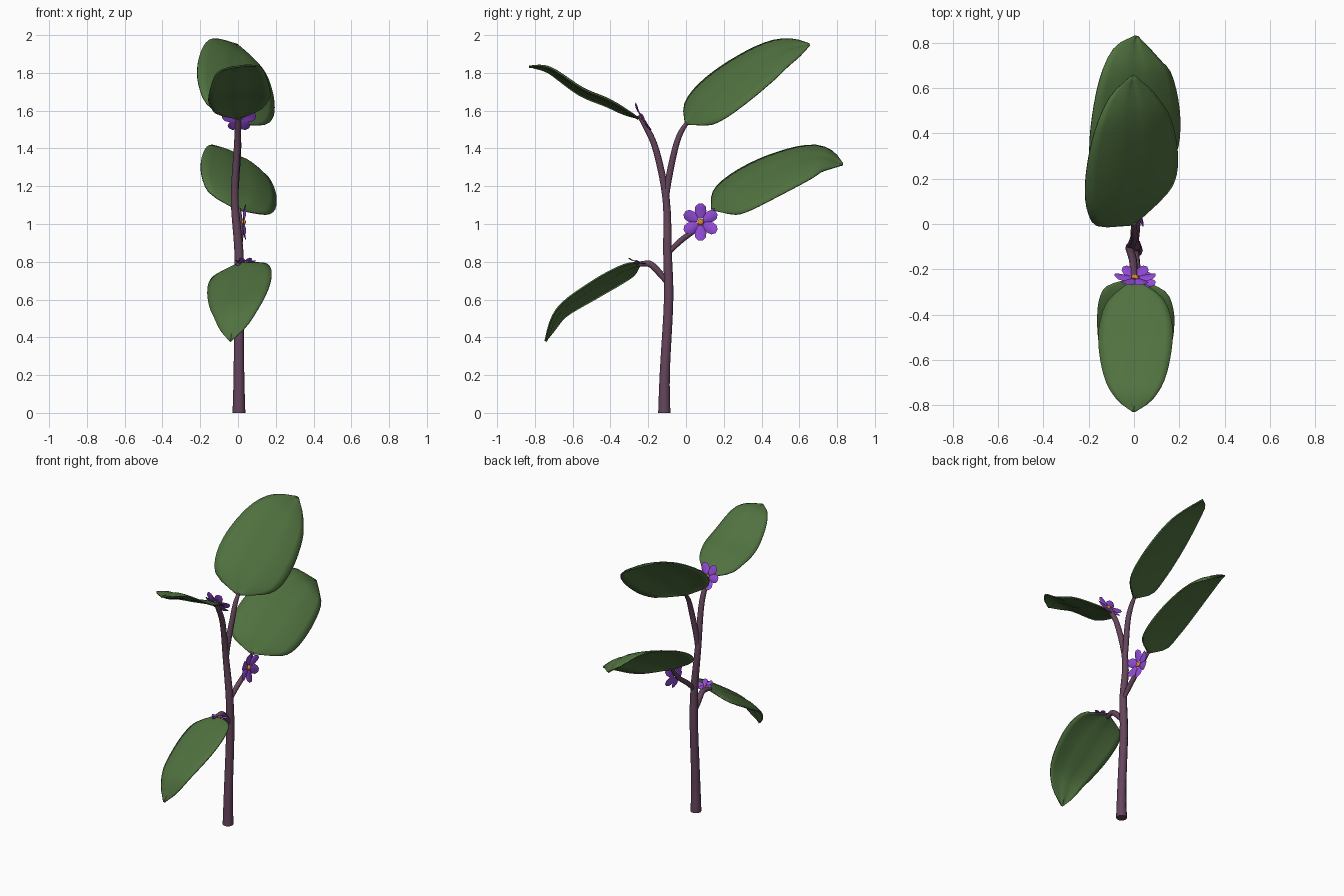
import bpy, bmesh, math
from mathutils import Vector, Matrix

if "Cube" in bpy.data.objects:
    bpy.data.objects.remove(bpy.data.objects["Cube"])


def material(name, color):
    m = bpy.data.materials.new(name)
    m.diffuse_color = (*color, 1)
    m.use_nodes = True
    m.node_tree.nodes["Principled BSDF"].inputs["Base Color"].default_value = m.diffuse_color
    return m


GREEN = material("leaf_green", (0.08, 0.165, 0.05))
BARK = material("stem_bark", (0.13, 0.06, 0.105))
PURPLE = material("petal_purple", (0.29, 0.07, 0.68))
ORANGE = material("flower_orange", (0.75, 0.25, 0.03))


def smooth_path(pts, t):
    """Catmull-Rom sample of any-length tuples, t in 0..1"""
    n = len(pts) - 1
    i = min(int(t * n), n - 1)
    f = t * n - i
    ext = lambda k: Vector(pts[max(0, min(n, k))])
    a, b, c, d = (ext(i + k) for k in (-1, 0, 1, 2))
    return 0.5 * (2 * b + (c - a) * f + (2 * a - 5 * b + 4 * c - d) * f * f
                  + (3 * b - a - 3 * c + d) * f ** 3)


def finish(name, bm, mat):
    me = bpy.data.meshes.new(name)
    bm.to_mesh(me)
    bm.free()
    me.materials.append(mat)
    ob = bpy.data.objects.new(name, me)
    bpy.context.collection.objects.link(ob)
    bpy.context.view_layer.objects.active = ob
    ob.select_set(True)
    bpy.ops.object.shade_smooth_by_angle(angle=math.radians(50))
    ob.select_set(False)
    return ob


def tube(name, pts, steps=16, sides=10):
    """pts are (x, y, z, radius)"""
    bm = bmesh.new()
    rings = []
    for k in range(steps + 1):
        t = k / steps
        p = smooth_path(pts, t)
        tan = (smooth_path(pts, min(1, t + .02)) - smooth_path(pts, max(0, t - .02))).to_3d()
        tan = Vector((0, 0, 1)) if k == 0 and p[2] < .01 else tan.normalized()
        side = Vector((1, 0, 0))
        side = (side - tan * side.dot(tan)).normalized()
        up = tan.cross(side)
        rings.append([bm.verts.new(p.to_3d() + p[3] * (side * math.cos(a) + up * math.sin(a)))
                      for a in (2 * math.pi * j / sides for j in range(sides))])
    for r, q in zip(rings, rings[1:]):
        for j in range(sides):
            bm.faces.new((r[j], r[(j + 1) % sides], q[(j + 1) % sides], q[j]))
    bm.faces.new(rings[0][::-1])
    bm.faces.new(rings[-1])
    return finish(name, bm, BARK)


# Half-width of a blade from base to tip
WIDTHS = (0.05, 0.74, 0.96, 1.0, 0.93, 0.76, 0.47, 0.03)


def leaf(name, rib, half, roll, cup=0.15, steps=20, across=10):
    """Blade lofted along a midrib, rolled sideways and arched across"""
    bm = bmesh.new()
    rows = []
    for k in range(steps + 1):
        t = k / steps
        p = smooth_path(rib, t)
        tan = (smooth_path(rib, min(1, t + .06)) - smooth_path(rib, max(0, t - .06))).normalized()
        n = Vector((1, 0, 0)).cross(tan).normalized()
        if n.z < 0:
            n = -n
        r = math.radians(roll)
        s = Vector((1, 0, 0)) * math.cos(r) + n * math.sin(r)
        m = n * math.cos(r) - Vector((1, 0, 0)) * math.sin(r)
        w = half * max(.03, smooth_path([(v, 0) for v in WIDTHS], t)[0])
        row = []
        for j in range(across + 1):
            u = 2 * j / across - 1
            groove = -0.006 * max(0, 1 - abs(u) * 4)
            row.append(bm.verts.new(p + s * u * w + m * (groove - cup * w * u * u)))
        rows.append(row)
    for a, b in zip(rows, rows[1:]):
        for j in range(across):
            bm.faces.new((a[j], a[j + 1], b[j + 1], b[j]))
    ob = finish(name, bm, GREEN)
    sol = ob.modifiers.new("thickness", "SOLIDIFY")
    sol.thickness = 0.008
    sol.offset = 0
    return ob


def flower(name, centre, normal, size, start):
    """Six cupped petals round an orange heart"""
    place = Matrix.Translation(centre) @ Vector(normal).to_track_quat('Z', 'Y').to_matrix().to_4x4()
    bm = bmesh.new()
    for k in range(6):
        vs = bmesh.ops.create_uvsphere(bm, u_segments=10, v_segments=6, radius=1)["verts"]
        turn = Matrix.Rotation(math.radians(start + 60 * k), 4, 'Z')
        for v in vs:
            x, y, z = v.co
            q = Vector((.58 + .42 * x, (.31 + .05 * x) * y, .035 * z + .14 * (.5 + .5 * x) ** 2 - .06 * y * y))
            v.co = place @ turn @ (q * size)
    finish(name + "_petals", bm, PURPLE)
    bm = bmesh.new()
    bmesh.ops.create_uvsphere(bm, u_segments=10, v_segments=6, radius=.17 * size,
                              matrix=place @ Matrix.Diagonal((1, 1, .7, 1)))
    finish(name + "_heart", bm, ORANGE)


# Stem and branches
tube("main_stem", [(.005, -.115, 0, .034), (.005, -.112, .22, .028), (.005, -.092, .6, .026),
                   (.005, -.098, .85, .024), (-.018, -.105, 1.13, .02),
                   (-.005, -.158, 1.39, .018), (0, -.215, 1.52, .016), (0, -.25, 1.575, .012)], 28)
tube("upper_branch", [(-.015, -.108, 1.1, .014), (-.012, -.095, 1.22, .018),
                      (0, -.06, 1.39, .017), (0, -.03, 1.48, .015), (0, .005, 1.535, .011)])
tube("middle_branch", [(.005, -.1, .84, .012), (.01, -.03, .91, .016),
                       (.015, .06, .98, .014), (.005, .15, 1.08, .01)])
tube("lower_branch", [(.005, -.085, .67, .012), (.005, -.135, .735, .018),
                      (.01, -.185, .785, .018), (.01, -.22, .79, .016), (0, -.27, .785, .011)])

# Leaves
leaf("upper_back_leaf", [(0, 0, 1.53), (.005, .095, 1.65), (.005, .275, 1.79),
                         (.0, .485, 1.915), (-.005, .655, 1.95)], .235, -30)
leaf("middle_back_leaf", [(0, .14, 1.075), (.015, .24, 1.17), (.02, .455, 1.285),
                          (.015, .69, 1.36), (.01, .83, 1.315)], .228, -29)
leaf("upper_front_leaf", [(0, -.25, 1.56), (.005, -.4, 1.65), (.005, -.55, 1.715),
                          (.005, -.72, 1.825), (0, -.83, 1.835)], .165, 7, .1)
leaf("lower_front_leaf", [(0, -.24, .79), (.005, -.34, .755), (0, -.5, .665),
                          (-.015, -.67, .54), (-.04, -.745, .38)], .175, 15, .12)

# Flowers
flower("middle_flower", (.03, .077, 1.01), (1, 0, 0), .1, 30)
flower("upper_flower", (.005, -.235, 1.565), (0, .87, .5), .092, 0)
flower("lower_flower", (.04, -.26, .8), (0, .3, .95), .055, 0)
